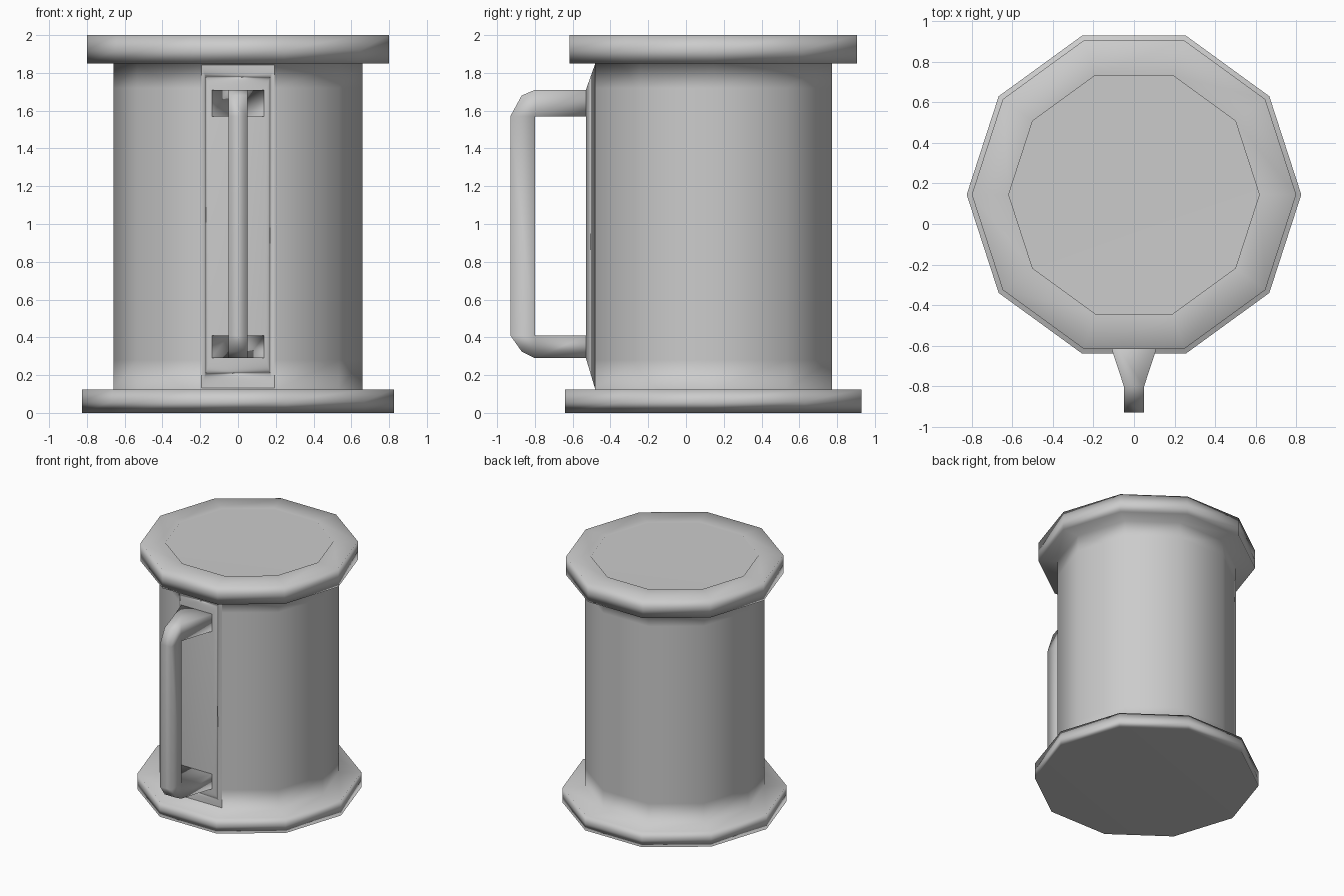
import bpy
import bmesh
import math

cube = bpy.data.objects.get("Cube")
if cube:
    bpy.data.objects.remove(cube, do_unlink=True)

SIDES = 10
CENTRE_Y = 0.145

grey = bpy.data.materials.new("plain grey")
grey.use_nodes = True
grey.diffuse_color = (0.6, 0.6, 0.6, 1)
grey.node_tree.nodes["Principled BSDF"].inputs["Base Color"].default_value = (0.6, 0.6, 0.6, 1)


def make_object(name, bm):
    """Turn a bmesh into a smooth object with area-weighted normals."""
    bmesh.ops.remove_doubles(bm, verts=bm.verts, dist=0.0005)
    bmesh.ops.recalc_face_normals(bm, faces=bm.faces)
    mesh = bpy.data.meshes.new(name)
    bm.to_mesh(mesh)
    bm.free()
    mesh.materials.append(grey)
    for face in mesh.polygons:
        face.use_smooth = True
    obj = bpy.data.objects.new(name, mesh)
    bpy.context.collection.objects.link(obj)
    weighted = obj.modifiers.new("weighted normals", 'WEIGHTED_NORMAL')
    weighted.mode = 'FACE_AREA'
    return obj


def loft(bm, rings):
    """Bridge successive closed rings of points and cap both ends."""
    rows = [[bm.verts.new(p) for p in ring] for ring in rings]
    for a, b in zip(rows, rows[1:]):
        for i in range(len(a)):
            j = (i + 1) % len(a)
            bm.faces.new((a[i], a[j], b[j], b[i]))
    bm.faces.new(rows[0])
    bm.faces.new(rows[-1])


def polygon_ring(radius, z):
    steps = [2 * math.pi * i / SIDES for i in range(SIDES)]
    return [(radius * math.cos(a), CENTRE_Y + radius * math.sin(a), z) for a in steps]


# Tankard: wide foot, straight wall and rim with a shallow sunken top
profile = [
    (0.825, 0), (0.825, 0.06), (0.825, 0.125),
    (0.66, 0.125), (0.66, 0.28), (0.66, 1.72), (0.66, 1.85),
    (0.80, 1.85), (0.80, 1.92), (0.80, 2.0),
    (0.618, 2.0), (0.618, 1.99),
]
bm = bmesh.new()
loft(bm, [polygon_ring(r, z) for r, z in profile])
make_object("tankard_body", bm)


# Raised panel that carries the handle
def panel_ring(half_width, y, low, high):
    return [(-half_width, y, low), (half_width, y, low),
            (half_width, y, high), (-half_width, y, high)]


bm = bmesh.new()
loft(bm, [panel_ring(0.195, -0.482, 0.13, 1.845),
          panel_ring(0.145, -0.53, 0.29, 1.71)])
make_object("handle_panel", bm)

# Handle: each section has an outer point, an inner point and a half width
sections = [
    ((-0.525, 1.71), (-0.525, 1.57), 0.14),
    ((-0.80, 1.71), (-0.80, 1.57), 0.05),
    ((-0.87, 1.68), (-0.80, 1.57), 0.05),
    ((-0.93, 1.57), (-0.80, 1.57), 0.05),
    ((-0.93, 0.41), (-0.80, 0.41), 0.05),
    ((-0.87, 0.325), (-0.80, 0.41), 0.05),
    ((-0.80, 0.29), (-0.80, 0.41), 0.05),
    ((-0.525, 0.29), (-0.525, 0.41), 0.14),
]
bm = bmesh.new()
loft(bm, [[(-w, *outer), (w, *outer), (w, *inner), (-w, *inner)]
          for outer, inner, w in sections])
make_object("handle", bm)
